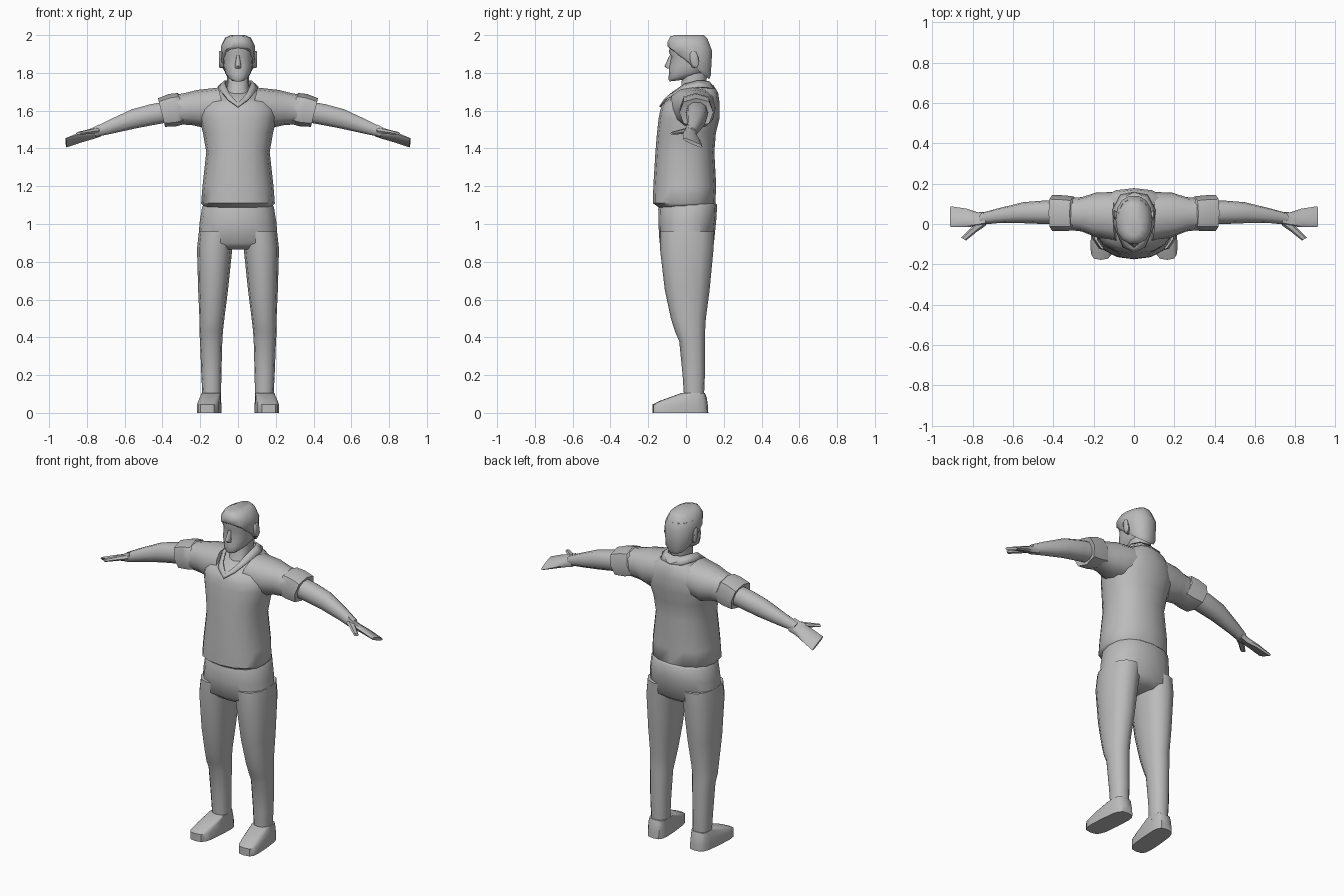
import bpy, bmesh, math
from mathutils import Vector as V

grey = bpy.data.materials.new("plain_grey")
grey.diffuse_color = (0.5, 0.5, 0.5, 1)


def finish(name, bm, mirror=False, angle=50):
    bmesh.ops.recalc_face_normals(bm, faces=bm.faces)
    me = bpy.data.meshes.new(name)
    bm.to_mesh(me)
    bm.free()
    ob = bpy.data.objects.new(name, me)
    bpy.context.collection.objects.link(ob)
    me.materials.append(grey)
    bpy.ops.object.select_all(action='DESELECT')
    ob.select_set(True)
    bpy.context.view_layer.objects.active = ob
    bpy.ops.object.shade_smooth_by_angle(angle=math.radians(angle))
    if mirror:
        ob.modifiers.new("Mirror", 'MIRROR')
    return ob


def loft(name, rings, n=12, p=2.3, mirror=False, angle=50):
    """Skin superellipse rings given as (centre, u, v)."""
    bm = bmesh.new()
    loops = []
    for c, u, v in rings:
        loop = []
        for i in range(n):
            a = 2 * math.pi * i / n
            ca, sa = math.cos(a), math.sin(a)
            ca = math.copysign(abs(ca) ** (2 / p), ca)
            sa = math.copysign(abs(sa) ** (2 / p), sa)
            loop.append(bm.verts.new(V(c) + V(u) * ca + V(v) * sa))
        loops.append(loop)
    for a, b in zip(loops, loops[1:]):
        for i in range(n):
            j = (i + 1) % n
            bm.faces.new((a[i], a[j], b[j], b[i]))
    bm.faces.new(loops[0])
    bm.faces.new(loops[-1])
    return finish(name, bm, mirror, angle)


def level(zf, zb, x0, x1, yf, yb, skew=0):
    """Ring around a vertical part, with its front and back heights."""
    return (((x0 + x1) / 2, (yf + yb) / 2, (zf + zb) / 2),
            ((x1 - x0) / 2, 0, 0), (skew, (yb - yf) / 2, (zb - zf) / 2))


def centred(rows):
    return [level(zf, zb, -w, w, yf, yb) for zf, zb, w, yf, yb in rows]


def across(rows, twist=0.0):
    """Rings along the sloping arm: x, y, z, y radius, z radius."""
    return [((x, y, z), (0, ry, -ry * twist), (0.24 * rz, 0, 0.97 * rz))
            for x, y, z, ry, rz in rows]


# Shirt body
loft("shirt", centred([
    (1.085, 1.10, .180, -.140, .140), (1.11, 1.11, .195, -.175, .155),
    (1.20, 1.20, .188, -.173, .160), (1.38, 1.38, .168, -.162, .150),
    (1.48, 1.48, .185, -.154, .158), (1.56, 1.56, .205, -.145, .178),
    (1.60, 1.64, .205, -.137, .178), (1.635, 1.695, .165, -.125, .170),
    (1.655, 1.735, .095, -.100, .145), (1.68, 1.745, .055, -.07, .12)]), n=16)

# Sleeves and turned-up cuffs
loft("sleeve", across([
    (.08, .035, 1.625, .125, .100), (.19, .045, 1.608, .110, .105),
    (.26, .048, 1.608, .085, .088), (.32, .050, 1.605, .080, .080)]), mirror=True)
loft("sleeve_cuff", across([
    (.285, .050, 1.615, .070, .065), (.300, .052, 1.612, .085, .084),
    (.345, .054, 1.603, .088, .088), (.405, .055, 1.590, .090, .078),
    (.400, .055, 1.591, .070, .062)]), n=8, p=2.5, mirror=True, angle=40)

# Forearms, hands and thumbs
loft("forearm", across([
    (.34, .058, 1.600, .058, .058), (.45, .058, 1.580, .058, .058),
    (.55, .056, 1.557, .052, .054), (.68, .040, 1.513, .036, .038),
    (.76, .025, 1.485, .029, .026)]), n=10, mirror=True)
loft("hand", across([
    (.73, .030, 1.495, .030, .028), (.775, .024, 1.477, .034, .022),
    (.83, .030, 1.460, .046, .016), (.91, .036, 1.430, .052, .010)],
    twist=.42), n=8, p=3, mirror=True)
loft("thumb", [
    ((.745, .015, 1.495), (.012, .022, 0), (0, 0, .016)),
    ((.79, -.025, 1.488), (.010, .014, 0), (0, 0, .013)),
    ((.845, -.075, 1.480), (.012, .007, 0), (0, 0, .008))], n=6, mirror=True)

# Trousers: seat and legs
loft("trouser_seat", centred([
    (1.12, 1.12, .170, -.130, .145), (1.08, 1.10, .190, -.147, .165),
    (1.00, 1.02, .203, -.146, .160), (.90, .90, .212, -.140, .148),
    (.865, .865, .170, -.095, .100)]), n=16)
loft("trouser_leg", [level(z, z, a, b, f, k) for z, a, b, f, k in (
    (.96, .015, .207, -.138, .150), (.87, .030, .217, -.138, .146),
    (.65, .053, .211, -.112, .125), (.50, .072, .204, -.080, .105),
    (.43, .080, .205, -.058, .101), (.38, .083, .201, -.036, .100),
    (.20, .088, .194, -.018, .100), (.08, .090, .188, -.010, .095))],
    mirror=True)

# Shoes, toes turned slightly out
loft("shoe", [
    level(0, 0, .092, .212, -.178, .118, -.012),
    level(.045, .04, .092, .212, -.178, .116, -.012),
    level(.065, .08, .093, .206, -.135, .110, -.008),
    level(.105, .105, .090, .192, -.025, .100)],
    n=16, p=3.6, mirror=True, angle=40)

# Open collar, folded around the neck down to a point at the front
upper = [(0, -.122, 1.640), (.045, -.085, 1.690), (.070, -.01, 1.742),
         (.072, .06, 1.760), (.048, .11, 1.758), (0, .125, 1.755)]
lower = [(0, -.142, 1.622), (.055, -.115, 1.662), (.100, -.01, 1.712),
         (.108, .07, 1.728), (.068, .145, 1.722), (0, .158, 1.715)]
bm = bmesh.new()
for s in (1, -1):
    up, lo = ([bm.verts.new((x * s, y, z)) for x, y, z in pts]
              for pts in (upper, lower))
    for i in range(5):
        bm.faces.new((up[i], up[i + 1], lo[i + 1], lo[i]))
bmesh.ops.remove_doubles(bm, verts=bm.verts, dist=.0005)
collar = finish("collar", bm)
collar.modifiers.new("Thickness", 'SOLIDIFY').thickness = .008

# Neck and head
loft("neck", centred([
    (1.64, 1.70, .060, -.070, .100), (1.72, 1.74, .058, -.025, .105),
    (1.80, 1.80, .060, -.020, .115)]))
loft("head", centred([
    (1.755, 1.765, .032, -.086, .000), (1.768, 1.785, .052, -.094, .050),
    (1.795, 1.80, .068, -.090, .105), (1.835, 1.835, .077, -.090, .125),
    (1.885, 1.885, .081, -.079, .130), (1.91, 1.91, .083, -.090, .132),
    (1.955, 1.955, .080, -.085, .125)]), n=16)
loft("nose", centred([
    (1.892, 1.892, .007, -.088, -.07), (1.835, 1.845, .017, -.114, -.07),
    (1.822, 1.825, .015, -.098, -.07)]), n=8, p=2)
loft("ear", [
    ((.074, .035, 1.865), (0, .016, .006), (0, -.010, .040)),
    ((.096, .045, 1.872), (0, .022, .006), (0, -.010, .046)),
    ((.101, .047, 1.873), (0, .016, .004), (0, -.008, .038))],
    n=8, mirror=True)

# Short hair, low at the nape and overhanging the forehead
loft("hair", centred([
    (1.930, 1.765, .078, -.086, .125), (1.942, 1.785, .089, -.100, .134),
    (1.965, 1.915, .091, -.100, .141), (1.992, 1.980, .068, -.086, .116),
    (2.000, 2.000, .036, -.060, .095)]), n=14)
